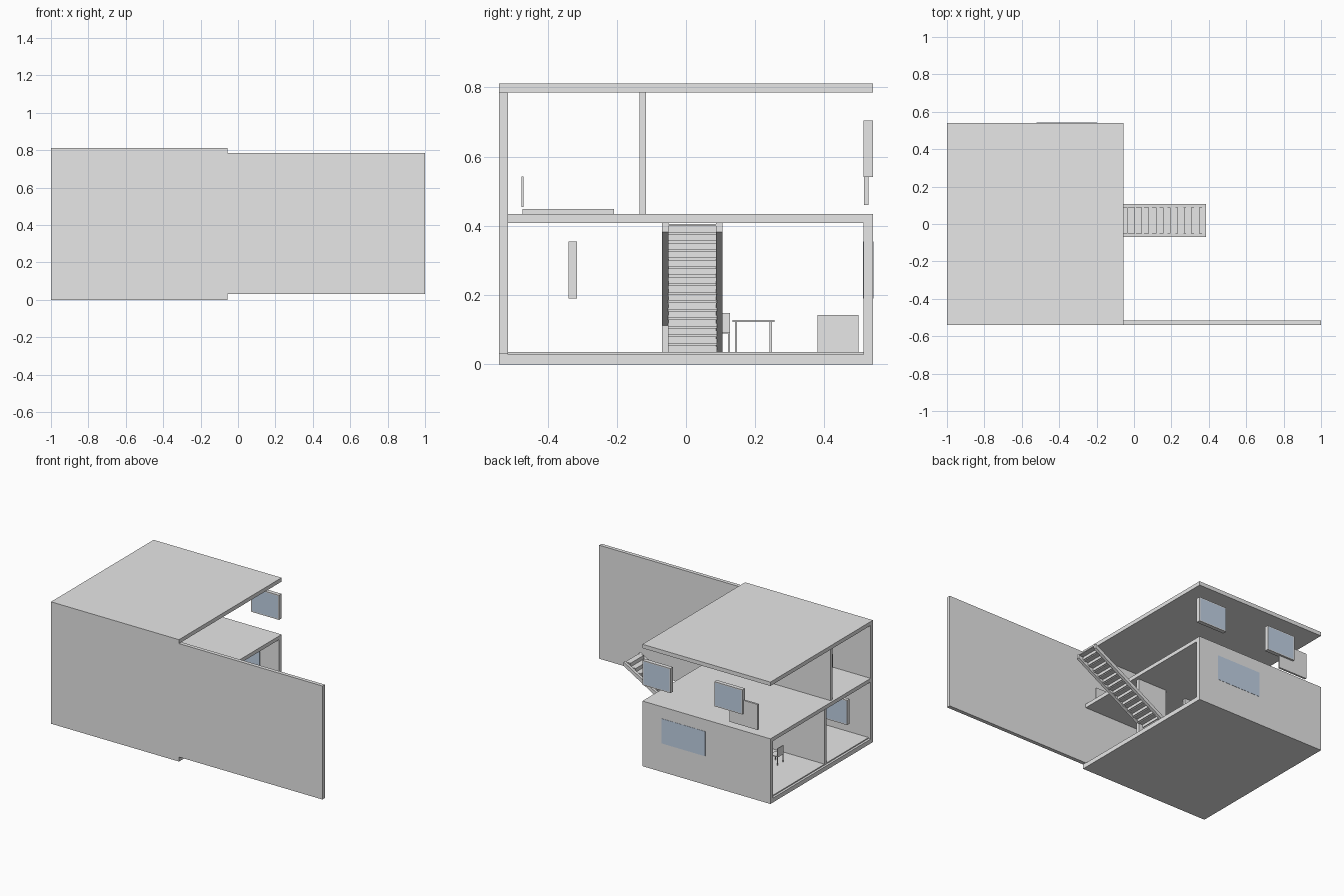
import bpy, bmesh

if "Cube" in bpy.data.objects:
    bpy.data.objects.remove(bpy.data.objects["Cube"])

def material(name, rgb):
    m = bpy.data.materials.new(name)
    m.diffuse_color = (*rgb, 1)
    m.use_nodes = True
    m.node_tree.nodes["Principled BSDF"].inputs["Base Color"].default_value = m.diffuse_color
    return m

GRAY = material("pale_gray", (0.8, 0.8, 0.8))
BLUE = material("glass_blue", (0.54, 0.65, 0.79))

def finish(name, bm, mats):
    bmesh.ops.recalc_face_normals(bm, faces=bm.faces)
    me = bpy.data.meshes.new(name)
    bm.to_mesh(me)
    bm.free()
    for m in mats:
        me.materials.append(m)
    ob = bpy.data.objects.new(name, me)
    bpy.context.collection.objects.link(ob)
    return ob

def add_box(bm, x, y, z):
    verts = bmesh.ops.create_cube(bm, size=1)["verts"]
    for v in verts:
        for i, r in enumerate((x, y, z)):
            v.co[i] = r[0] if v.co[i] < 0 else r[1]

def boxes(name, parts, mat=GRAY):
    bm = bmesh.new()
    for p in parts:
        add_box(bm, *p)
    return finish(name, bm, [mat])

def window(name, x, y, z):
    # framed pane: front and back faces are inset and glazed
    bm = bmesh.new()
    add_box(bm, x, y, z)
    bm.normal_update()
    panes = [f for f in bm.faces if abs(f.normal.y) > 0.9]
    bmesh.ops.inset_individual(bm, faces=panes, thickness=0.009)
    for f in panes:
        f.material_index = 1
    return finish(name, bm, [GRAY, BLUE])

HX = (-1, -0.057)

# Shell: slabs, floor covering, walls
boxes("ground_slab", [(HX, (-0.54, 0.54), (0, 0.029))])
boxes("floor_covering", [((-0.985, -0.07), (-0.515, 0.513), (0.029, 0.036))])
boxes("upper_slab", [(HX, (-0.515, 0.54), (0.409, 0.434))])
boxes("roof", [(HX, (-0.54, 0.54), (0.786, 0.812))])
boxes("long_front_wall", [((-1, 1), (-0.54, -0.515), (0.03, 0.786))])
boxes("front_wall_base", [(HX, (-0.54, -0.515), (0.029, 0.03))])
boxes("back_wall", [(HX, (0.513, 0.54), (0.029, 0.409))])

# Inner walls, the lower one with a doorway
boxes("lower_partition", [(x, (-0.07, -0.05), (0.036, 0.409))
                          for x in ((-0.985, -0.44), (-0.29, -0.08))])
boxes("upper_partition", [((-0.985, -0.5), (-0.135, -0.115), (0.434, 0.786))])

# Windows
window("upper_window_right", (-0.263, -0.057), (0.513, 0.54), (0.541, 0.705))
window("upper_window_left", (-0.793, -0.587), (0.513, 0.54), (0.541, 0.705))
window("lower_room_window", (-0.967, -0.76), (-0.34, -0.315), (0.19, 0.355))
boxes("back_wall_glass", [((-0.52, -0.198), (0.511, 0.5415), (0.19, 0.355))], BLUE)

# Wall panels upstairs
boxes("rear_panel", [((-0.897, -0.69), (0.514, 0.527), (0.46, 0.63))])
boxes("front_panels", [(x, (-0.476, -0.469), (0.455, 0.543))
                       for x in ((-0.3, -0.1), (-0.75, -0.55))])

# Staircase: sloping stringers with treads and risers between
X0, X1, Z0, Z1, N = -0.19, 0.385, 0.036, 0.405, 15
dx, dz = (X1 - X0) / N, (Z1 - Z0) / N
steps = []
for i in range(N):
    x, z = X0 + i * dx, Z0 + (i + 1) * dz
    steps.append(((x, x + dx), (-0.052, 0.089), (z - 0.006, z)))
    steps.append(((x, x + 0.006), (-0.052, 0.089), (z - dz, z - 0.005)))
boxes("stair_steps", steps)

bm = bmesh.new()
profile = [(-0.21, 0.036), (X1, 0.383), (X1, 0.41), (-0.21, 0.063)]
for y0, y1 in ((-0.07, -0.05), (0.087, 0.106)):
    face = bm.faces.new([bm.verts.new((x, y0, z)) for x, z in profile])
    ext = bmesh.ops.extrude_face_region(bm, geom=[face])["geom"]
    bmesh.ops.translate(bm, vec=(0, y1 - y0, 0),
                        verts=[v for v in ext if isinstance(v, bmesh.types.BMVert)])
finish("stair_stringers", bm, [GRAY])

# Furniture
def legs(x, y, top, w):
    return [((a, a + w), (b, b + w), (0.036, top))
            for a in (x[0], x[1] - w) for b in (y[0], y[1] - w)]

boxes("table", [((-0.66, -0.42), (0.135, 0.256), (0.123, 0.128))]
      + legs((-0.65, -0.43), (0.142, 0.248), 0.123, 0.006))
boxes("chair", [((-0.765, -0.705), (0.065, 0.127), (0.089, 0.094)),
                ((-0.765, -0.76), (0.065, 0.127), (0.094, 0.148))]
      + legs((-0.765, -0.705), (0.065, 0.127), 0.089, 0.005))
boxes("cabinet", [((-0.72, -0.4), (0.38, 0.499), (0.036, 0.143))])
boxes("bed", [((-0.75, -0.55), (-0.472, -0.208), (0.434, 0.449))])
